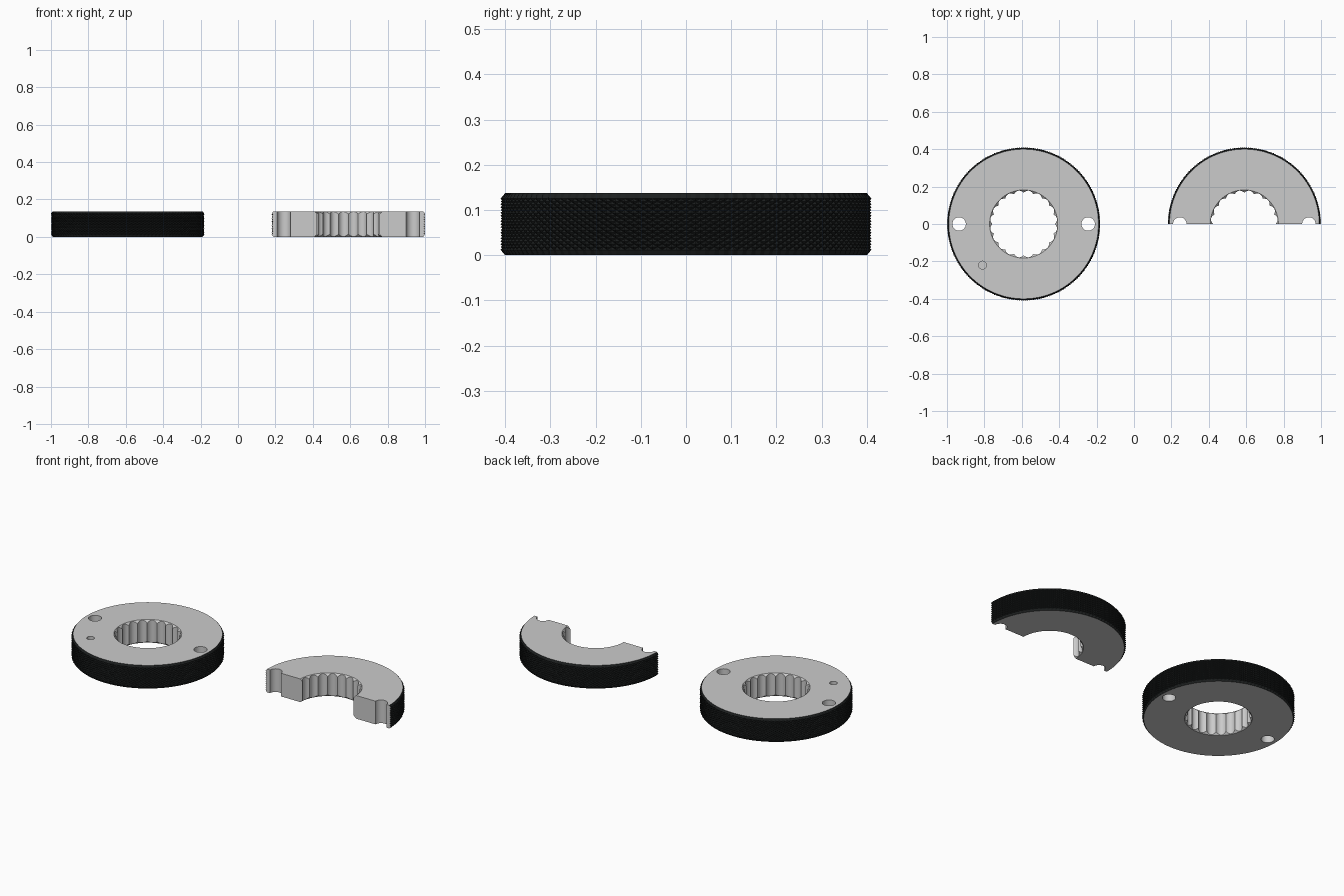
import bpy, bmesh
from math import sin, cos, pi

if "Cube" in bpy.data.objects:
    bpy.data.objects.remove(bpy.data.objects["Cube"])

COLS, TEETH, ROWS = 240, 20, 18      # columns round the ring, bore flutes, knurl half rows
H, R, RIM = 0.137, 0.41, 0.40        # height, knurl tip radius, flat face radius
KNURL, Z0, Z1 = 0.0065, 0.012, 0.125  # knurl depth and band limits
BORE, TIP, FLUTE = 0.182, 0.167, 0.013
HOLE = 0.345

black = bpy.data.materials.new("black_knurl")
black.diffuse_color = (0.012, 0.014, 0.014, 1)
black.use_nodes = True
black.node_tree.nodes["Principled BSDF"].inputs["Base Color"].default_value = black.diffuse_color


def section(i):
    """Radius/height profile of one column, from the bore round to the rim."""
    per = COLS // TEETH
    t = 2 * (i % per) / per - 1
    g = TIP + FLUTE * (1 - t * t)
    c = BORE - g
    pts = [(BORE, 0), (g, c), (g, H - c), (BORE, H), (RIM, H)]
    for j in range(ROWS, -1, -1):
        r = R if (i + j) % 2 == 0 else R - KNURL
        pts.append((r, Z0 + (Z1 - Z0) * j / ROWS))
    return pts + [(RIM, 0)]


def make_ring(name, cx, half):
    bm = bmesh.new()
    n = COLS // 2 + 1 if half else COLS
    cols = []
    for i in range(n):
        a = 2 * pi * i / COLS
        cols.append([bm.verts.new((cx + r * cos(a), r * sin(a), z)) for r, z in section(i)])
    m = len(cols[0])
    for i in range(n - 1 if half else n):
        a, b = cols[i], cols[(i + 1) % n]
        for k in range(m):
            k2 = (k + 1) % m
            quad = [a[k], b[k], b[k2], a[k2]]
            if 5 <= k < 5 + ROWS:
                # pyramids: split each cell between the two low corners
                if (i + ROWS - (k - 5)) % 2 == 0:
                    tris = [(0, 1, 3), (1, 2, 3)]
                else:
                    tris = [(0, 1, 2), (0, 2, 3)]
                faces = [bm.faces.new([quad[q] for q in t]) for t in tris]
            else:
                faces = [bm.faces.new(quad)]
            for f in faces:
                f.material_index = 1 if 4 <= k <= 5 + ROWS else 0
    if half:  # cut faces
        bm.faces.new(cols[0])
        bm.faces.new(cols[-1])
    bmesh.ops.recalc_face_normals(bm, faces=bm.faces)
    me = bpy.data.meshes.new(name)
    bm.to_mesh(me)
    bm.free()
    me.materials.append(None)
    me.materials.append(black)
    ob = bpy.data.objects.new(name, me)
    bpy.context.collection.objects.link(ob)
    return ob


def drill(ob, x, y, r, z_low):
    top = H + 0.05
    bpy.ops.mesh.primitive_cylinder_add(vertices=40, radius=r, depth=top - z_low,
                                        location=(x, y, (top + z_low) / 2),
                                        rotation=(0, 0, 0.03))
    cutter = bpy.context.object
    mod = ob.modifiers.new("hole", 'BOOLEAN')
    mod.operation, mod.solver, mod.object = 'DIFFERENCE', 'EXACT', cutter
    bpy.ops.object.select_all(action='DESELECT')
    bpy.context.view_layer.objects.active = ob
    ob.select_set(True)
    bpy.ops.object.modifier_apply(modifier=mod.name)
    bpy.data.objects.remove(cutter, do_unlink=True)


# full ring and sectioned half ring, each with two pin holes
for name, cx, half in (("knurled_ring", -0.59, False), ("half_ring", 0.59, True)):
    ob = make_ring(name, cx, half)
    for s in (-1, 1):
        drill(ob, cx + s * HOLE, 0, 0.036, -0.05)
    if not half:
        drill(ob, cx - 0.22, -0.22, 0.021, 0.07)  # blind index hole
    bpy.ops.object.select_all(action='DESELECT')
    bpy.context.view_layer.objects.active = ob
    ob.select_set(True)
    bpy.ops.object.shade_smooth_by_angle(angle=pi / 7)
